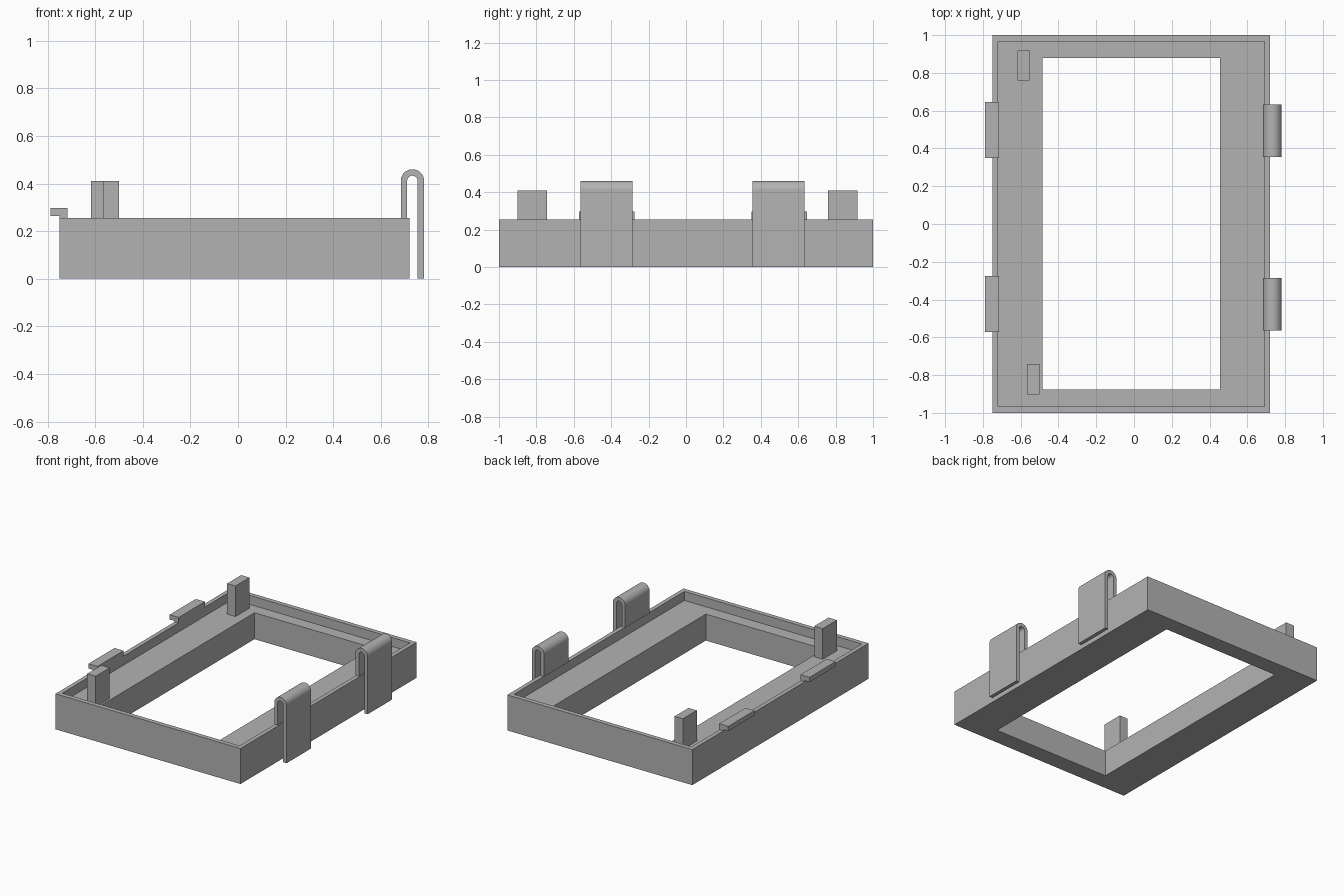
import bpy, bmesh, math

cube = bpy.data.objects.get("Cube")
if cube:
    bpy.data.objects.remove(cube, do_unlink=True)

grey = bpy.data.materials.new("plain grey")
grey.use_nodes = True
colour = (0.45, 0.45, 0.45, 1)
grey.diffuse_color = colour
grey.node_tree.nodes["Principled BSDF"].inputs["Base Color"].default_value = colour

BASE_TOP = 0.255
LEDGE = 0.19


def add_object(name, bm):
    bmesh.ops.recalc_face_normals(bm, faces=bm.faces)
    mesh = bpy.data.meshes.new(name)
    bm.to_mesh(mesh)
    bm.free()
    mesh.materials.append(grey)
    obj = bpy.data.objects.new(name, mesh)
    bpy.context.collection.objects.link(obj)
    return obj


def extrude_profile(name, points, y0, y1):
    """Prism from an x-z outline, running from y0 to y1."""
    bm = bmesh.new()
    face = bm.faces.new([bm.verts.new((x, y0, z)) for x, z in points])
    moved = bmesh.ops.extrude_face_region(bm, geom=[face])["geom"]
    verts = [v for v in moved if isinstance(v, bmesh.types.BMVert)]
    bmesh.ops.translate(bm, verts=verts, vec=(0, y1 - y0, 0))
    return add_object(name, bm)


def box(name, x0, x1, y0, y1, z0, z1):
    return extrude_profile(name, [(x0, z0), (x1, z0), (x1, z1), (x0, z1)], y0, y1)


# Frame: rectangular loops swept through rim, recess, ledge and opening
outer = (-0.75, 0.72, -1, 1)
recess = (-0.72, 0.69, -0.967, 0.967)
opening = (-0.485, 0.455, -0.875, 0.88)
levels = [(outer, 0), (outer, BASE_TOP), (recess, BASE_TOP),
          (recess, LEDGE), (opening, LEDGE), (opening, 0)]
bm = bmesh.new()
loops = [[bm.verts.new((x, y, z)) for x, y in ((a, c), (b, c), (b, d), (a, d))]
         for (a, b, c, d), z in levels]
for i, loop in enumerate(loops):
    above = loops[(i + 1) % len(loops)]
    for k in range(4):
        n = (k + 1) % 4
        bm.faces.new((loop[k], loop[n], above[n], above[k]))
add_object("frame", bm)

# Posts standing on the ledge
box("back_post", -0.618, -0.552, 0.76, 0.918, LEDGE, 0.41)
box("front_post", -0.567, -0.5, -0.902, -0.742, LEDGE, 0.41)

# Catches overhanging the right rim
catch = [(-0.75, BASE_TOP), (-0.716, BASE_TOP), (-0.716, 0.297),
         (-0.788, 0.297), (-0.788, 0.263), (-0.75, 0.263)]
for name, y0, y1 in (("front_catch", -0.572, -0.276), ("back_catch", 0.35, 0.646)):
    extrude_profile(name, catch, y0, y1)

# Spring clips: a strip bent over in a half circle
cx, cz, r_out, r_in, steps = 0.733, 0.411, 0.049, 0.022, 24


def arc(r):
    return [(cx + r * math.cos(math.pi * i / steps),
             cz + r * math.sin(math.pi * i / steps)) for i in range(steps + 1)]


clip = ([(cx + r_out, 0)] + arc(r_out) + [(cx - r_out, BASE_TOP), (cx - r_in, BASE_TOP)]
        + arc(r_in)[::-1] + [(cx + r_in, 0)])
for name, y0, y1 in (("front_clip", -0.565, -0.287), ("back_clip", 0.355, 0.633)):
    obj = extrude_profile(name, clip, y0, y1)
    bpy.ops.object.select_all(action="DESELECT")
    obj.select_set(True)
    bpy.context.view_layer.objects.active = obj
    bpy.ops.object.shade_smooth_by_angle(angle=math.radians(30))
